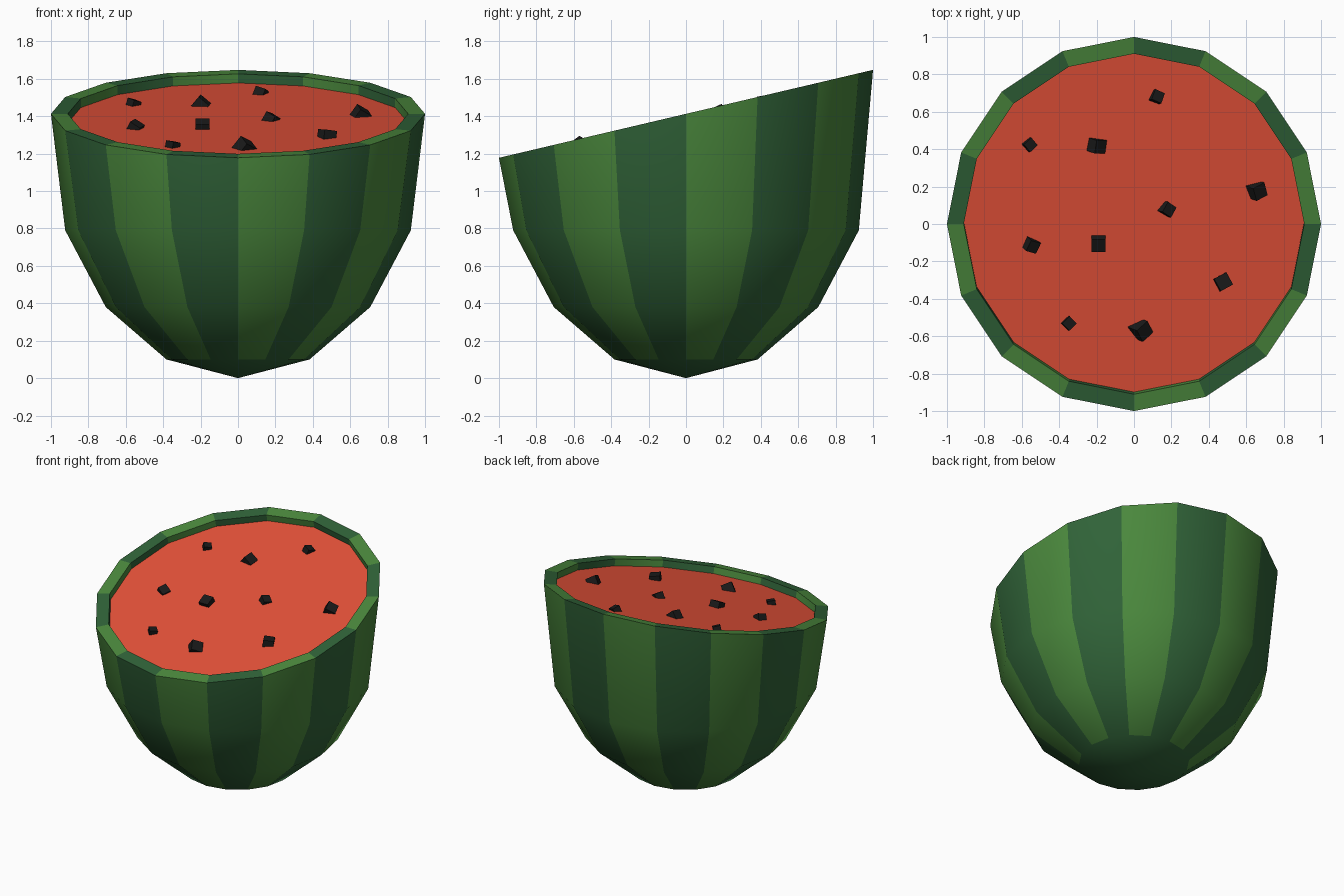
import bpy, bmesh
from math import sin, cos, pi, radians, atan
from mathutils import Matrix, Euler, Vector

if "Cube" in bpy.data.objects:
    bpy.data.objects.remove(bpy.data.objects["Cube"])

SIDES = 16
CUT_Z, SLOPE = 1.413, 0.235          # slanted cut: z = CUT_Z + SLOPE * y
NORMAL = Vector((0, -SLOPE, 1)).normalized()
DEPTH = 0.05                         # flesh sits this far below the rim


def material(name, rgb):
    m = bpy.data.materials.new(name)
    m.diffuse_color = (*rgb, 1)
    m.use_nodes = True
    m.node_tree.nodes["Principled BSDF"].inputs["Base Color"].default_value = m.diffuse_color
    return m


def make_object(name, bm, mats):
    bmesh.ops.recalc_face_normals(bm, faces=bm.faces)
    me = bpy.data.meshes.new(name)
    bm.to_mesh(me)
    bm.free()
    for m in mats:
        me.materials.append(m)
    ob = bpy.data.objects.new(name, me)
    bpy.context.collection.objects.link(ob)
    return ob


def ring(bm, r, z=None, sink=0.0):
    """Ring of vertices, level at z, or lying on the slanted cut."""
    verts = []
    for i in range(SIDES):
        a = 2 * pi * i / SIDES
        x, y = r * cos(a), r * sin(a)
        h = CUT_Z + SLOPE * y if z is None else z
        verts.append(bm.verts.new(Vector((x, y, h)) - NORMAL * sink))
    return verts


dark = material("dark_green", (0.03, 0.125, 0.04))
light = material("light_green", (0.07, 0.25, 0.047))
red = material("red_flesh", (0.8, 0.085, 0.042))
black = material("seed_black", (0.01, 0.01, 0.01))

# Striped rind: rounded shell, slanted rim and the short inner wall
bm = bmesh.new()
pole = bm.verts.new((0, 0, 0))
rings = [ring(bm, sin(pi / 8), 0.10), ring(bm, sin(pi / 4), 0.38),
         ring(bm, cos(pi / 8), 0.79), ring(bm, 1.0),
         ring(bm, 0.91), ring(bm, 0.91, sink=DEPTH)]
for i in range(SIDES):
    j = (i + 1) % SIDES
    bm.faces.new((pole, rings[0][j], rings[0][i]))
    for lo, hi in zip(rings, rings[1:]):
        f = bm.faces.new((lo[i], lo[j], hi[j], hi[i]))
        f.material_index = 1 - i % 2
rind = make_object("rind", bm, [dark, light])
bpy.context.view_layer.objects.active = rind
rind.select_set(True)
bpy.ops.object.shade_smooth_by_angle(angle=radians(40))

# Flesh: flat slanted disc closing the rind
bm = bmesh.new()
bm.faces.new(ring(bm, 0.91, sink=DEPTH))
make_object("flesh", bm, [red])

# Seeds: small tilted blocks half buried in the flesh (x, y, size, tilts)
seeds = [(0.12, 0.68, 0.058, 15, 20, 70), (-0.56, 0.425, 0.055, 10, 15, 42),
         (-0.20, 0.42, 0.072, 5, 40, -5), (0.655, 0.18, 0.075, 20, 30, 25),
         (0.175, 0.08, 0.062, 25, 15, 60), (-0.55, -0.11, 0.064, 10, 30, -20),
         (-0.19, -0.10, 0.076, 20, 0, 0), (0.475, -0.31, 0.075, -5, 10, 28),
         (-0.35, -0.53, 0.056, 5, 10, 45), (0.035, -0.565, 0.08, 30, 25, 40)]
for n, (x, y, size, rx, ry, rz) in enumerate(seeds, 1):
    z = CUT_Z + SLOPE * y - DEPTH / NORMAL.z
    rot = Euler([radians(a) for a in (rx, ry, rz)]).to_matrix().to_4x4()
    tilt = Matrix.Rotation(atan(SLOPE) * 0.5, 4, 'X')
    bm = bmesh.new()
    bmesh.ops.create_cube(bm, size=size,
                          matrix=Matrix.Translation((x, y, z)) @ tilt @ rot)
    make_object(f"seed_{n}", bm, [black])
